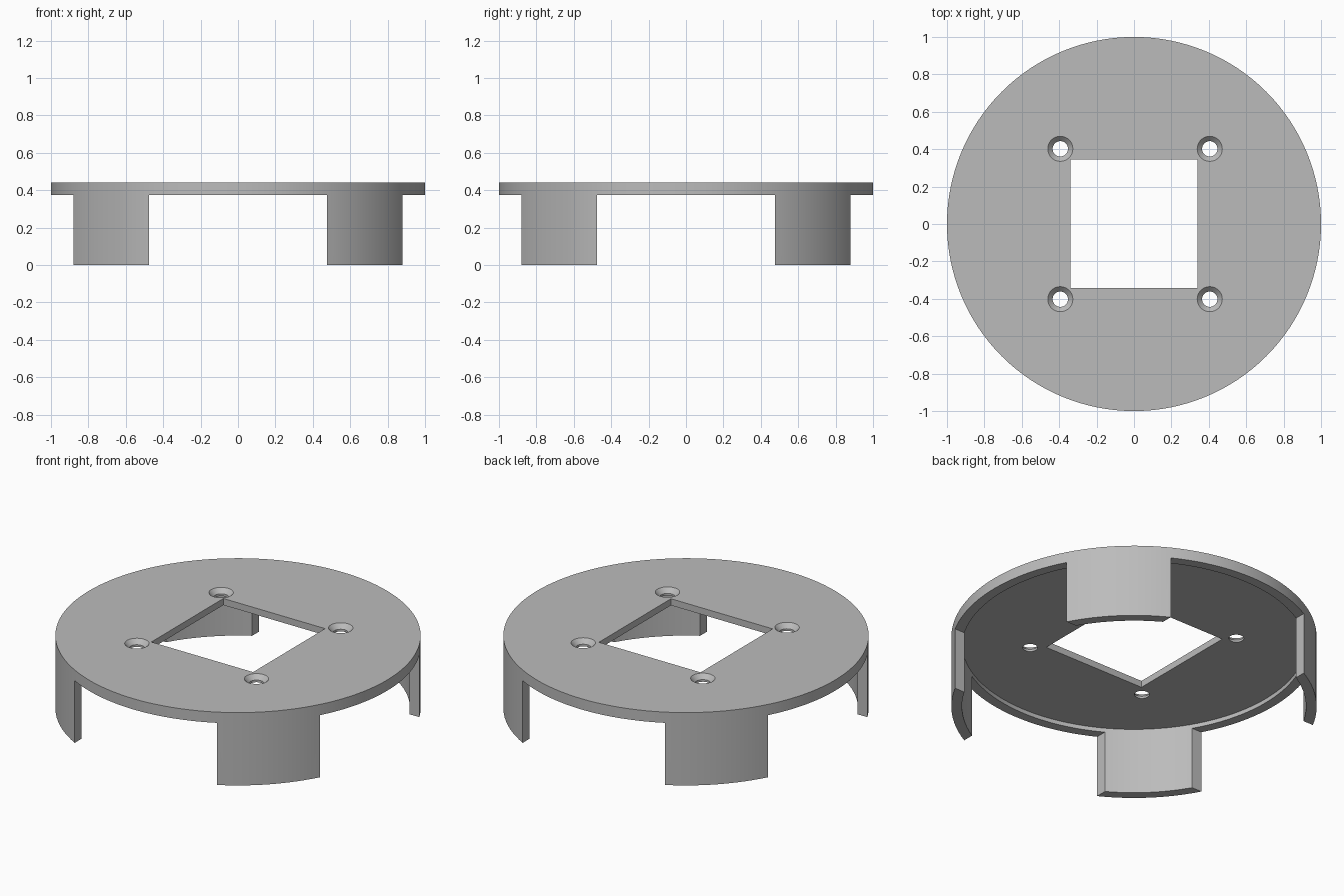
import bpy, bmesh, math

if "Cube" in bpy.data.objects:
    bpy.data.objects.remove(bpy.data.objects["Cube"])

R, R_IN = 1.0, 0.942                        # outer radius, inner wall radius
TOP, PLATE_Z, RIM_Z = 0.44, 0.40, 0.375     # top face, plate underside, rim underside
GAP = 0.475                                 # half width of the openings between legs
SEG = 128


def prism(name, points, z0, z1):
    """Extrude a flat counter-clockwise outline from z0 to z1."""
    bm = bmesh.new()
    low = [bm.verts.new((x, y, z0)) for x, y in points]
    high = [bm.verts.new((x, y, z1)) for x, y in points]
    bm.faces.new(low[::-1])
    bm.faces.new(high)
    n = len(points)
    for i in range(n):
        j = (i + 1) % n
        bm.faces.new((low[i], low[j], high[j], high[i]))
    return finish(name, bm)


def lathe(name, profile, x=0, y=0, seg=48):
    """Closed solid of revolution from (radius, z) pairs, bottom to top."""
    bm = bmesh.new()
    rings = [[bm.verts.new((x + r * math.cos(2 * math.pi * i / seg),
                            y + r * math.sin(2 * math.pi * i / seg), z))
              for i in range(seg)] for r, z in profile]
    bm.faces.new(rings[0][::-1])
    bm.faces.new(rings[-1])
    for a, b in zip(rings, rings[1:]):
        for i in range(seg):
            j = (i + 1) % seg
            bm.faces.new((a[i], a[j], b[j], b[i]))
    return finish(name, bm)


def finish(name, bm):
    me = bpy.data.meshes.new(name)
    bm.to_mesh(me)
    bm.free()
    ob = bpy.data.objects.new(name, me)
    bpy.context.collection.objects.link(ob)
    return ob


# Solid drum that the cover is carved from
cover = lathe("cover", [(R, 0), (R, TOP)], seg=SEG)

cutters = []
# Hollow underside
cutters.append(lathe("hollow_cutter", [(R_IN, -0.1), (R_IN, PLATE_Z)], seg=SEG))

# Cross-shaped opening that leaves four legs
g, f = GAP, 1.2
cross = [(g, -g), (f, -g), (f, g), (g, g), (g, f), (-g, f),
         (-g, g), (-f, g), (-f, -g), (-g, -g), (-g, -f), (g, -f)]
cutters.append(prism("leg_gap_cutter", cross, -0.2, RIM_Z))

# Square window
x0, x1, y0, y1 = -0.34, 0.34, -0.342, 0.346
cutters.append(prism("window_cutter", [(x0, y0), (x1, y0), (x1, y1), (x0, y1)], 0.3, 0.6))

# Countersunk screw holes
for x in (-0.394, 0.405):
    for y in (-0.402, 0.402):
        cutters.append(lathe("screw_hole_cutter",
                             [(0.041, 0.3), (0.041, TOP - 0.027),
                              (0.067, TOP), (0.067, 0.6)], x, y))

for c in cutters:
    c.hide_render = True
    mod = cover.modifiers.new(c.name, 'BOOLEAN')
    mod.operation = 'DIFFERENCE'
    mod.solver = 'EXACT'
    mod.object = c

# Bake the cuts and drop the cutters
dg = bpy.context.evaluated_depsgraph_get()
baked = bpy.data.meshes.new_from_object(cover.evaluated_get(dg))
cover.modifiers.clear()
cover.data = baked
for c in cutters:
    bpy.data.objects.remove(c)

# Single grey finish
grey = bpy.data.materials.new("grey")
grey.diffuse_color = (0.5, 0.5, 0.5, 1)
grey.use_nodes = True
grey.node_tree.nodes["Principled BSDF"].inputs["Base Color"].default_value = grey.diffuse_color
baked.materials.clear()
baked.materials.append(grey)

bpy.ops.object.select_all(action='DESELECT')
cover.select_set(True)
bpy.context.view_layer.objects.active = cover
bpy.ops.object.shade_smooth_by_angle(angle=math.radians(30))
